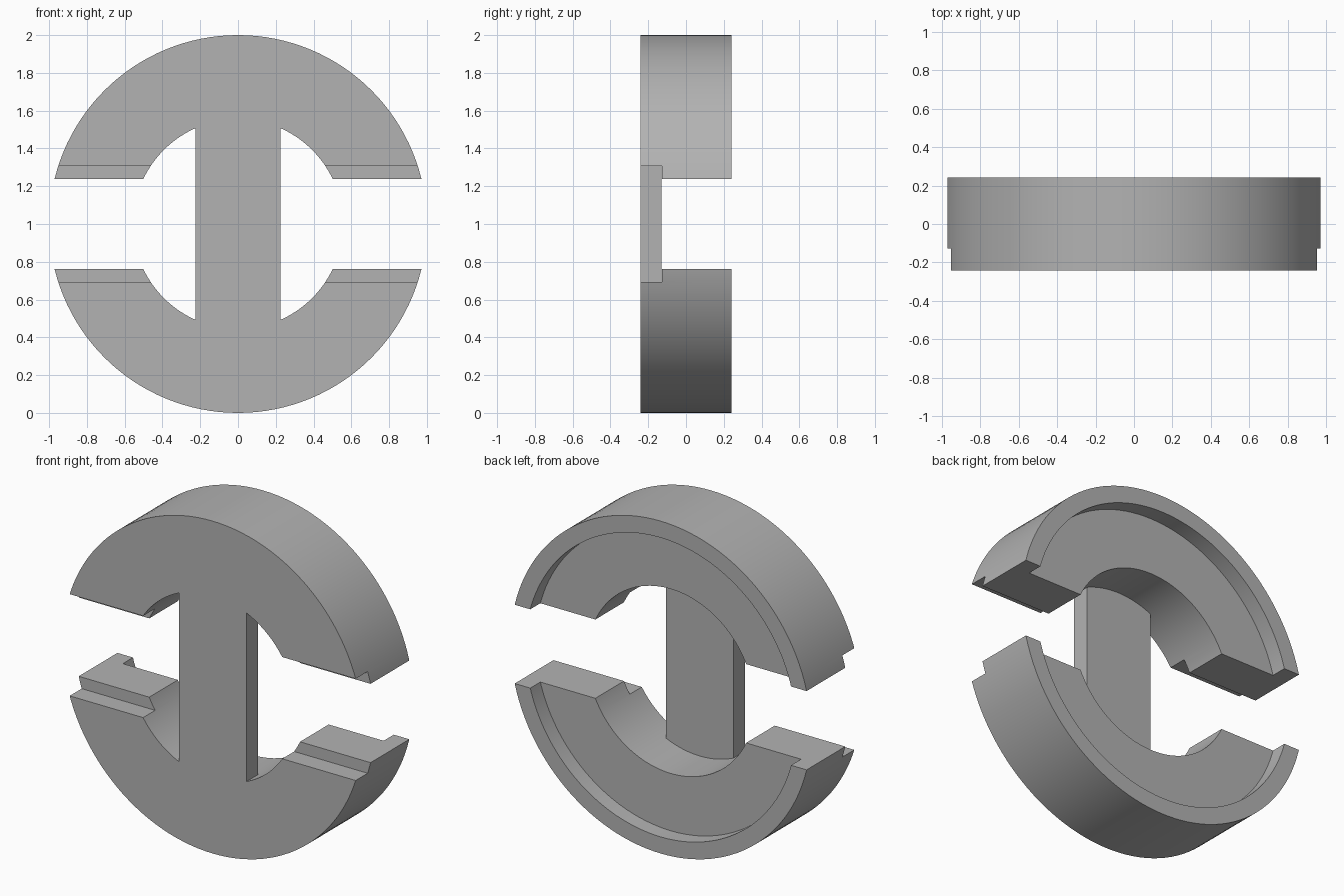
import bpy
import bmesh
import math
from mathutils import Matrix, Vector

cube = bpy.data.objects.get("Cube")
if cube:
    bpy.data.objects.remove(cube, do_unlink=True)

# Main sizes
CENTER = 1.0
FRONT, BACK = -0.241, 0.241
STEP_Y, RECESS_Y = -0.127, 0.145
OUTER, LIP, INNER = 1.0, 0.9, 0.555
SEGMENTS = 128

grey = bpy.data.materials.new("plain grey")
grey.use_nodes = True
colour = (0.45, 0.45, 0.45, 1)
grey.diffuse_color = colour
grey.node_tree.nodes["Principled BSDF"].inputs["Base Color"].default_value = colour


def add_object(name, bm):
    bmesh.ops.recalc_face_normals(bm, faces=bm.faces)
    mesh = bpy.data.meshes.new(name)
    bm.to_mesh(mesh)
    bm.free()
    mesh.materials.append(grey)
    obj = bpy.data.objects.new(name, mesh)
    bpy.context.collection.objects.link(obj)
    return obj


def add_box(name, half_x, y0, y1, half_z):
    bm = bmesh.new()
    size = Matrix.Diagonal((2 * half_x, y1 - y0, 2 * half_z, 1))
    place = Matrix.Translation((0, (y0 + y1) / 2, CENTER))
    bmesh.ops.create_cube(bm, size=1, matrix=place @ size)
    return add_object(name, bm)


def combine(target, tool, operation):
    """Apply a boolean and remove the helper."""
    tool.hide_render = True
    mod = target.modifiers.new(operation.lower(), 'BOOLEAN')
    mod.operation = operation
    mod.solver = 'EXACT'
    mod.object = tool
    bpy.context.view_layer.objects.active = target
    bpy.ops.object.modifier_apply(modifier=mod.name)
    bpy.data.objects.remove(tool, do_unlink=True)


# Ring: stepped cross-section with a raised rear lip, spun around the y axis
section = [(INNER, FRONT), (OUTER, FRONT), (OUTER, BACK),
           (LIP, BACK), (LIP, RECESS_Y), (INNER, RECESS_Y)]
bm = bmesh.new()
verts = [bm.verts.new((0, y, CENTER + r)) for r, y in section]
edges = [bm.edges.new((a, b)) for a, b in zip(verts, verts[1:] + verts[:1])]
bmesh.ops.spin(bm, geom=verts + edges, cent=Vector((0, 0, CENTER)), axis=(0, 1, 0),
               angle=math.tau, steps=SEGMENTS, use_merge=True)
bmesh.ops.remove_doubles(bm, verts=bm.verts, dist=0.0005)
body = add_object("split_ring_with_bar", bm)

# Side gaps, wider towards the front
combine(body, add_box("gap_cutter", 1.2, -0.4, 0.4, 0.237), 'DIFFERENCE')
combine(body, add_box("front_gap_cutter", 1.2, -0.4, STEP_Y, 0.306), 'DIFFERENCE')

# Upright bar joining the two halves
combine(body, add_box("upright_bar", 0.225, FRONT, STEP_Y - 0.003, 0.65), 'UNION')

# Smooth curved walls, sharp corners
bpy.ops.object.select_all(action='DESELECT')
body.select_set(True)
bpy.context.view_layer.objects.active = body
bpy.ops.object.shade_smooth_by_angle(angle=math.radians(30))
